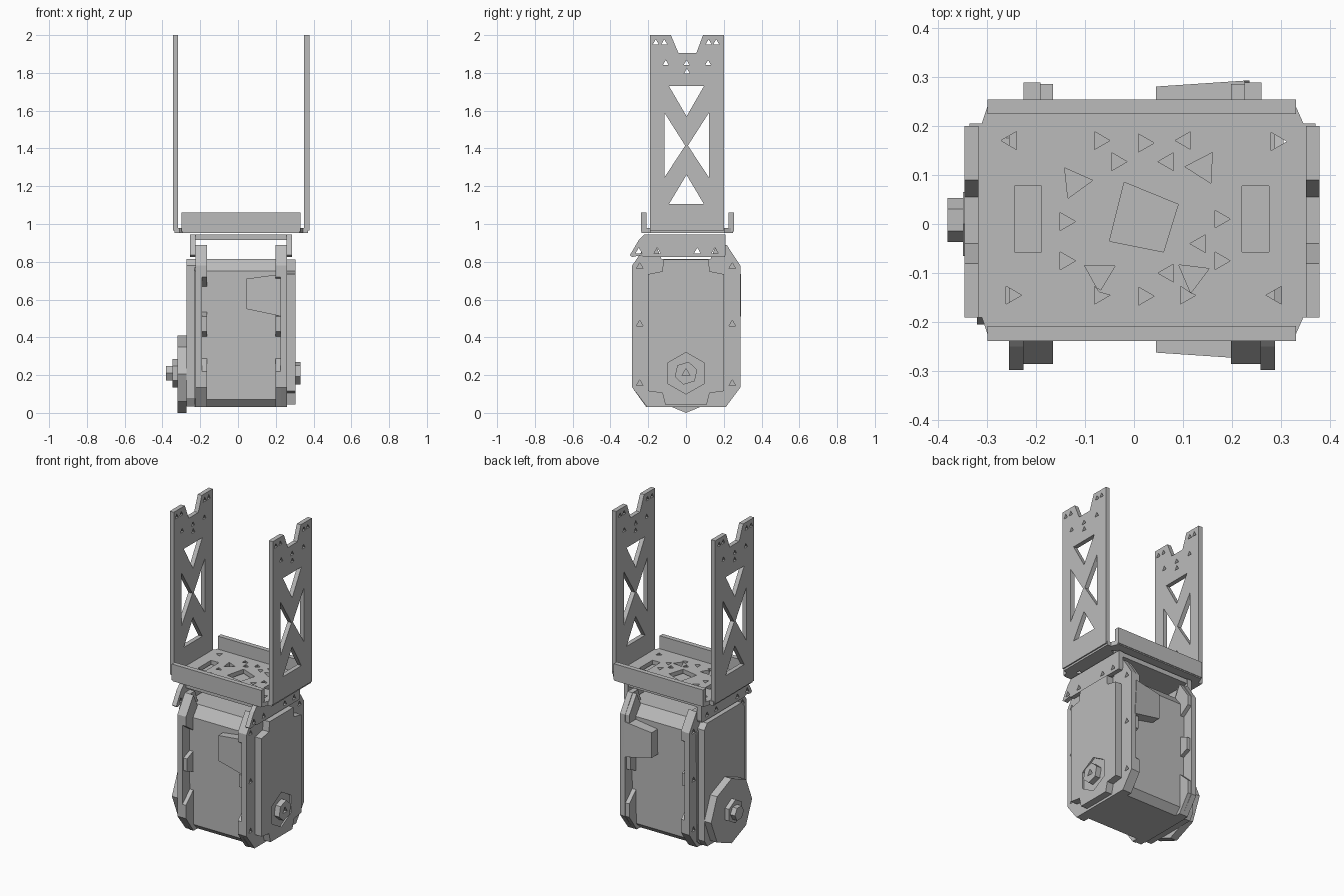
import bpy, bmesh, math
from mathutils import Vector

cube = bpy.data.objects.get("Cube")
if cube:
    bpy.data.objects.remove(cube, do_unlink=True)

grey = bpy.data.materials.new("plain grey")
grey.use_nodes = True
COLOUR = (0.5, 0.5, 0.5, 1)
grey.diffuse_color = COLOUR
grey.node_tree.nodes["Principled BSDF"].inputs["Base Color"].default_value = COLOUR


def finish(name, bm):
    bmesh.ops.remove_doubles(bm, verts=bm.verts, dist=0.0002)
    bmesh.ops.recalc_face_normals(bm, faces=bm.faces)
    mesh = bpy.data.meshes.new(name)
    bm.to_mesh(mesh)
    bm.free()
    mesh.materials.append(grey)
    for p in mesh.polygons:
        p.use_smooth = False
    obj = bpy.data.objects.new(name, mesh)
    bpy.context.collection.objects.link(obj)
    return obj


def plate(name, axis, lo, hi, outline, holes=()):
    """Flat sheet with holes, thickness lo..hi along the axis."""
    curve = bpy.data.curves.new(name, 'CURVE')
    curve.dimensions = '2D'
    curve.fill_mode = 'BOTH'
    curve.extrude = (hi - lo) / 2
    for loop in [outline, *holes]:
        s = curve.splines.new('POLY')
        s.points.add(len(loop) - 1)
        for p, (u, v) in zip(s.points, loop):
            p.co = (u, v, 0, 1)
        s.use_cyclic_u = True
    tmp = bpy.data.objects.new("tmp", curve)
    bpy.context.collection.objects.link(tmp)
    dg = bpy.context.evaluated_depsgraph_get()
    mesh = bpy.data.meshes.new_from_object(tmp.evaluated_get(dg))
    bpy.data.objects.remove(tmp, do_unlink=True)
    bm = bmesh.new()
    bm.from_mesh(mesh)
    bpy.data.meshes.remove(mesh)
    mid = (lo + hi) / 2
    for v in bm.verts:
        a, b, c = v.co
        v.co = (c + mid, a, b) if axis == 'x' else (a, b, c + mid)
    return finish(name, bm)


def box(name, lo, hi):
    bm = bmesh.new()
    bmesh.ops.create_cube(bm, size=1)
    for v in bm.verts:
        v.co = [l + (c + 0.5) * (h - l) for c, l, h in zip(v.co, lo, hi)]
    return finish(name, bm)


def ngon(u, v, r, n=3, turn=0.0):
    return [(u + r * math.cos(turn + math.tau * i / n),
             v + r * math.sin(turn + math.tau * i / n)) for i in range(n)]


def rect(u0, u1, v0, v1):
    return [(u0, v0), (u1, v0), (u1, v1), (u0, v1)]


UP = math.pi / 2

# Upper bracket: two tall arms with truss windows and screw holes
arm = [(-.19, .965), (-.19, 2), (-.08, 2), (-.04, 1.905), (.055, 1.905),
       (.09, 2), (.2, 2), (.2, .965)]
windows = [[(-.09, 1.73), (.095, 1.73), (.003, 1.57)],
           [(-.09, 1.105), (.095, 1.105), (.003, 1.26)],
           [(-.115, 1.59), (-.115, 1.245), (-.004, 1.415)],
           [(.122, 1.59), (.122, 1.245), (.01, 1.415)]]
spots = [(-.16, 1.96), (-.115, 1.96), (.12, 1.96), (.16, 1.96),
         (-.107, 1.85), (.117, 1.85), (.003, 1.85), (.005, 1.805)]
windows += [ngon(u, v, .018, 3, UP) for u, v in spots]
plate("right_arm", 'x', -.345, -.317, arm, windows)
plate("left_arm", 'x', .35, .378, arm, windows)

# Upper bracket: perforated floor
floor = [(-.335, -.19), (-.31, -.19), (-.295, -.235), (.325, -.235), (.345, -.19),
         (.37, -.19), (.37, .205), (.345, .205), (.325, .25), (-.295, .25),
         (-.31, .205), (-.335, .205)]
cuts = [[(-.02, .085), (.09, .04), (.06, -.057), (-.05, -.035)],
        rect(-.243, -.188, -.057, .077), rect(.22, .275, -.057, .077)]
for i, (u, v) in enumerate([
        (-.25, .17), (-.07, .17), (.02, .165), (.105, .17), (.29, .168),
        (-.035, .127), (.07, .127), (-.14, .005), (.175, .01), (.135, -.04),
        (-.14, -.075), (.175, -.075), (.07, -.1), (.02, -.147),
        (.105, -.145), (.29, -.145), (-.25, -.145), (-.07, -.145)]):
    cuts.append(ngon(u, v, .021, 3, 0 if i % 3 else math.pi))
cuts += [ngon(u, v, .036, 3, t) for u, v, t in
         [(-.12, .085, 2.2), (.14, .115, 1.0), (-.07, -.103, 2.6), (.12, -.105, .4)]]
plate("bracket_floor", 'z', .953, .98, floor, cuts)
box("front_lip", (-.298, -.238, .96), (.33, -.208, 1.062))
box("back_lip", (-.298, .224, .96), (.33, .254, 1.062))

# Lower bracket: cap plate with two drilled side tabs
tab = [(-.22, .945), (-.25, .915), (-.297, .835), (-.285, .825), (-.235, .835),
       (-.225, .825), (.205, .825), (.21, .84), (.21, .945)]
tab_holes = [ngon(u, .855, .02, 3, UP) for u in (-.25, -.152, .06, .153)]
plate("right_tab", 'x', -.255, -.225, tab, tab_holes)
plate("left_tab", 'x', .258, .287, tab, tab_holes)
box("cap_plate", (-.25, -.2, .916), (.282, .205, .945))

# Motor housing
core = [(-.17, .03), (.175, .03), (.215, .07), (.22, .75), (.17, .815),
        (-.165, .815), (-.215, .75), (-.21, .07)]
plate("housing_core", 'x', -.23, .26, core)

# Housing end frames with screw holes and thicker screw bosses
frame = [(-.205, .03), (.21, .03), (.288, .135), (.288, .78), (.215, .89),
         (.16, .89), (.13, .815), (-.13, .815), (-.16, .89), (-.21, .89),
         (-.285, .78), (-.285, .135)]
screw = [ngon(s * .245, z, .02, 3, UP) for s in (-1, 1) for z in (.155, .47, .775)]
for side, lo, hi, inner in (("right", -.225, -.19, -.165), ("left", .225, .26, .198)):
    plate(side + "_frame", 'x', lo, hi, frame, screw)
    a, b = sorted((inner, lo if side == "left" else hi))
    for s, end in ((-1, "front"), (1, "back")):
        for part, pts in (
                ("lower", [(.17, .03), (.21, .03), (.285, .135), (.285, .22), (.2, .3)]),
                ("middle", [(.2, .4), (.275, .43), (.275, .51), (.2, .54)]),
                ("upper", [(.17, .81), (.2, .66), (.285, .72), (.285, .78), (.21, .89)])):
            plate(f"{side}_{end}_{part}_boss", 'x', a, b, [(s * u, v) for u, v in pts])

# Side covers
plate("right_cover", 'x', -.272, -.225, [
    (-.17, .035), (.175, .035), (.205, .08), (.205, .78), (.175, .815),
    (-.17, .815), (-.2, .78), (-.2, .08)])
half = [(.11, .045), (.125, .105), (.2, .115), (.2, .735), (.125, .75), (.12, .812)]
recess = ngon(0, .21, .11, 6, UP)
cover = half + [(-u, v) for u, v in reversed(half)]
plate("left_cover", 'x', .255, .295, cover)
plate("left_cover_face", 'x', .295, .305, cover, [recess])
plate("left_hub", 'x', .29, .33, ngon(0, .21, .062, 6, .3), [ngon(0, .21, .025, 3, UP)])

# Wedge-shaped cable sockets, front and back
for s, name, depth in ((-1, "front_socket", .262), (1, "back_socket", .28)):
    bm = bmesh.new()
    shape = [(.045, .71), (.225, .735), (.235, .51), (.045, .55)]
    near = [bm.verts.new((x, s * .2, z)) for x, z in shape]
    far = [bm.verts.new((x, s * (depth + (.012 if x > .2 else 0)), z)) for x, z in shape]
    bm.faces.new(near)
    bm.faces.new(far)
    for i in range(4):
        j = (i + 1) % 4
        bm.faces.new((near[i], near[j], far[j], far[i]))
    finish(name, bm)

# Output disc and hub
plate("output_disc", 'x', -.32, -.272, ngon(0, .205, .205, 8, UP))
plate("output_step", 'x', -.348, -.315, ngon(0, .21, .075, 6, UP))
plate("output_hub", 'x', -.38, -.345, ngon(.008, .21, .045, 6, 0))
